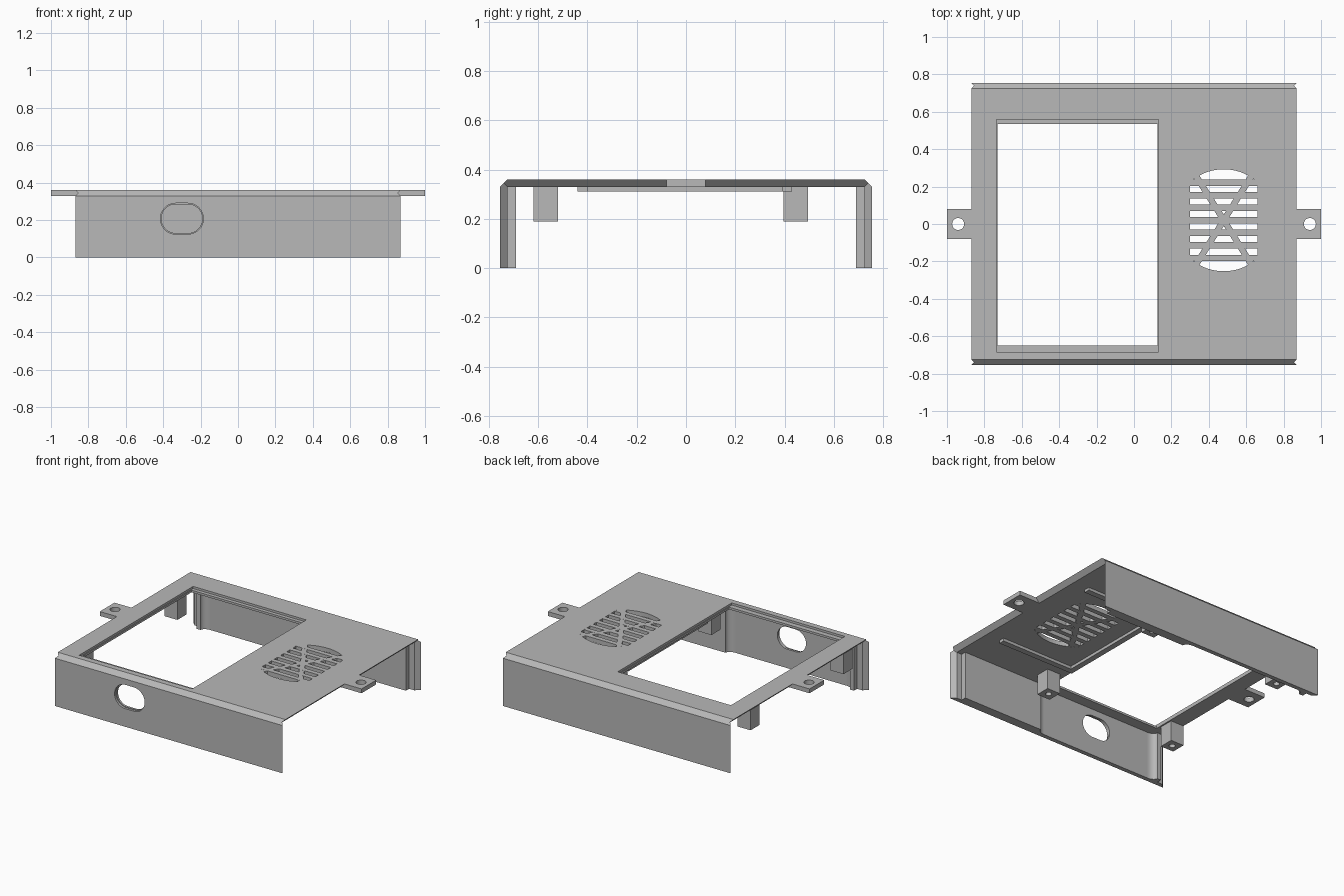
import bpy, bmesh, math
from mathutils import Matrix, Vector

old = bpy.data.objects.get("Cube")
if old:
    bpy.data.objects.remove(old, do_unlink=True)

grey = bpy.data.materials.new("light grey")
grey.use_nodes = True
grey.diffuse_color = (0.48, 0.48, 0.48, 1)
grey.node_tree.nodes["Principled BSDF"].inputs["Base Color"].default_value = (0.48, 0.48, 0.48, 1)


def finish(name, bm):
    bmesh.ops.recalc_face_normals(bm, faces=bm.faces)
    mesh = bpy.data.meshes.new(name)
    bm.to_mesh(mesh)
    bm.free()
    mesh.materials.append(grey)
    obj = bpy.data.objects.new(name, mesh)
    bpy.context.collection.objects.link(obj)
    return obj


def prism(name, pts, axis, a, b):
    """Extrude a 2D outline from a to b along x, y or z."""
    place = {"x": lambda u, v, w: (w, u, v),
             "y": lambda u, v, w: (u, w, v),
             "z": lambda u, v, w: (u, v, w)}[axis]
    bm = bmesh.new()
    lo = [bm.verts.new(place(u, v, a)) for u, v in pts]
    hi = [bm.verts.new(place(u, v, b)) for u, v in pts]
    bm.faces.new(lo)
    bm.faces.new(hi)
    n = len(pts)
    for i in range(n):
        j = (i + 1) % n
        bm.faces.new((lo[i], lo[j], hi[j], hi[i]))
    return finish(name, bm)


def rect(u0, u1, v0, v1):
    return [(u0, v0), (u1, v0), (u1, v1), (u0, v1)]


def box(name, x0, x1, y0, y1, z0, z1):
    return prism(name, rect(x0, x1, y0, y1), "z", z0, z1)


def arc(cx, cy, r, start, end, n=24):
    return [(cx + r * math.cos(math.radians(start + (end - start) * i / n)),
             cy + r * math.sin(math.radians(start + (end - start) * i / n)))
            for i in range(n + 1)]


def circle(cx, cy, r, n=32):
    return arc(cx, cy, r, 0, 360, n)[:-1]


def cut(obj, cutter):
    """Subtract the cutter, then discard it."""
    cutter.hide_render = True
    mod = obj.modifiers.new("cut", "BOOLEAN")
    mod.operation = "DIFFERENCE"
    mod.solver = "EXACT"
    mod.object = cutter
    bpy.context.view_layer.objects.active = obj
    bpy.ops.object.modifier_apply(modifier=mod.name)
    bpy.data.objects.remove(cutter, do_unlink=True)


# Shell: folded top and two walls with mitred ends; points are (y, z, half length)
half = [(-0.755, 0, 0.87), (-0.755, 0.33, 0.87), (-0.74, 0.345, 0.855), (-0.725, 0.36, 0.87)]
outer = half + [(-y, z, x) for y, z, x in reversed(half)]
inner = [(-0.725, 0, 0.84), (-0.725, 0.33, 0.84), (0.725, 0.33, 0.84), (0.725, 0, 0.84)]
bm = bmesh.new()
ends = []
for s in (-1, 1):
    o = [bm.verts.new((s * x, y, z)) for y, z, x in outer]
    i = [bm.verts.new((s * x, y, z)) for y, z, x in inner]
    for f in ((o[0], o[1], i[1], i[0]), (o[1], o[2], i[1]), (o[2], o[3], i[1]),
              (o[3], o[4], i[2], i[1]), (o[4], o[5], i[2]), (o[5], o[6], i[2]),
              (o[6], o[7], i[3], i[2])):
        bm.faces.new(f)
    ends.append(o + i[::-1])
for k in range(12):
    m = (k + 1) % 12
    bm.faces.new((ends[0][k], ends[0][m], ends[1][m], ends[1][k]))
shell = finish("folded_shell", bm)

# Window opening with a recessed ledge at its front and back
cut(shell, box("cutter", -0.73, 0.126, -0.65, 0.535, 0.25, 0.45))
cut(shell, box("cutter", -0.735, 0.13, -0.685, 0.56, 0.345, 0.45))


# Oval port in the front wall, with a thin inner lip
def oval(r):
    return arc(-0.3325, 0.2075, r, 90, 270) + arc(-0.2675, 0.2075, r, -90, 90)


cut(shell, prism("cutter", oval(0.0825), "y", -0.85, -0.74))
cut(shell, prism("cutter", oval(0.077), "y", -0.80, -0.65))

# Vent opening: circle with flattened sides
GX, GY, GR, GW = 0.48, 0.02, 0.2725, 0.18
a = math.degrees(math.acos(GW / GR))
cut(shell, prism("cutter", arc(GX, GY, GR, a, 180 - a) + arc(GX, GY, GR, 180 + a, 360 - a),
                 "z", 0.25, 0.45))

# Vent slats and crossed braces
for k in range(-3, 4):
    dy = k * 0.067
    w = min(GW, math.sqrt(GR ** 2 - dy ** 2)) + 0.002
    box("vent_slat", GX - w, GX + w, GY + dy - 0.0165, GY + dy + 0.0165, 0.3302, 0.3598)
for s in (-1, 1):
    brace = box("vent_brace", -GR, GR, -0.0165, 0.0165, 0.3304, 0.3596)
    brace.data.transform(Matrix.Translation((GX, GY, 0)) @
                         Matrix.Rotation(s * math.radians(58), 4, "Z"))

# Mounting tabs with screw holes
for side, s in (("left", 1), ("right", -1)):
    tab = prism(side + "_mounting_tab",
                [(s * 0.87, 0.36), (s * 1.0, 0.36), (s * 1.0, 0.33), (s * 0.84, 0.33)],
                "y", -0.08, 0.08)
    cut(tab, prism("cutter", circle(s * 0.94, 0, 0.032), "z", 0.25, 0.45))

# Wall liners, leaving a pocket with rounded ends beside the window
for side, s in (("front", -1), ("back", 1)):
    for part, x_arc, d, x_end in (("long", 0.13, 1, 0.80), ("short", -0.72, -1, -0.80)):
        pts = [(x_arc + d * 0.05 * math.sin(t * math.pi / 16),
                s * (0.69 + 0.035 * math.cos(t * math.pi / 16))) for t in range(9)]
        pts += [(x_end, s * 0.69), (x_end, s * 0.725)]
        prism(side + "_" + part + "_wall_liner", pts, "z", 0, 0.33)

# Screw posts under the top
for x in (-0.79, 0.22):
    for y in (-0.57, 0.445):
        post = box("screw_post", x - 0.05, x + 0.05, y - 0.05, y + 0.05, 0.19, 0.33)
        cut(post, prism("cutter", circle(x, y, 0.02, 20), "z", 0.1, 0.29))

# Low locating rails under the top
box("front_rail", 0.18, 0.73, -0.44, -0.40, 0.31, 0.33)
box("back_rail", 0.18, 0.73, 0.39, 0.43, 0.31, 0.33)
box("side_rail", 0.14, 0.18, -0.44, 0.43, 0.31, 0.33)

# Smooth the curved cuts and keep the folds sharp
bpy.ops.object.select_all(action="DESELECT")
for obj in bpy.context.collection.objects:
    if obj.type == "MESH" and grey.name in obj.data.materials:
        obj.select_set(True)
        bpy.context.view_layer.objects.active = obj
bpy.ops.object.shade_smooth_by_angle(angle=math.radians(30))
